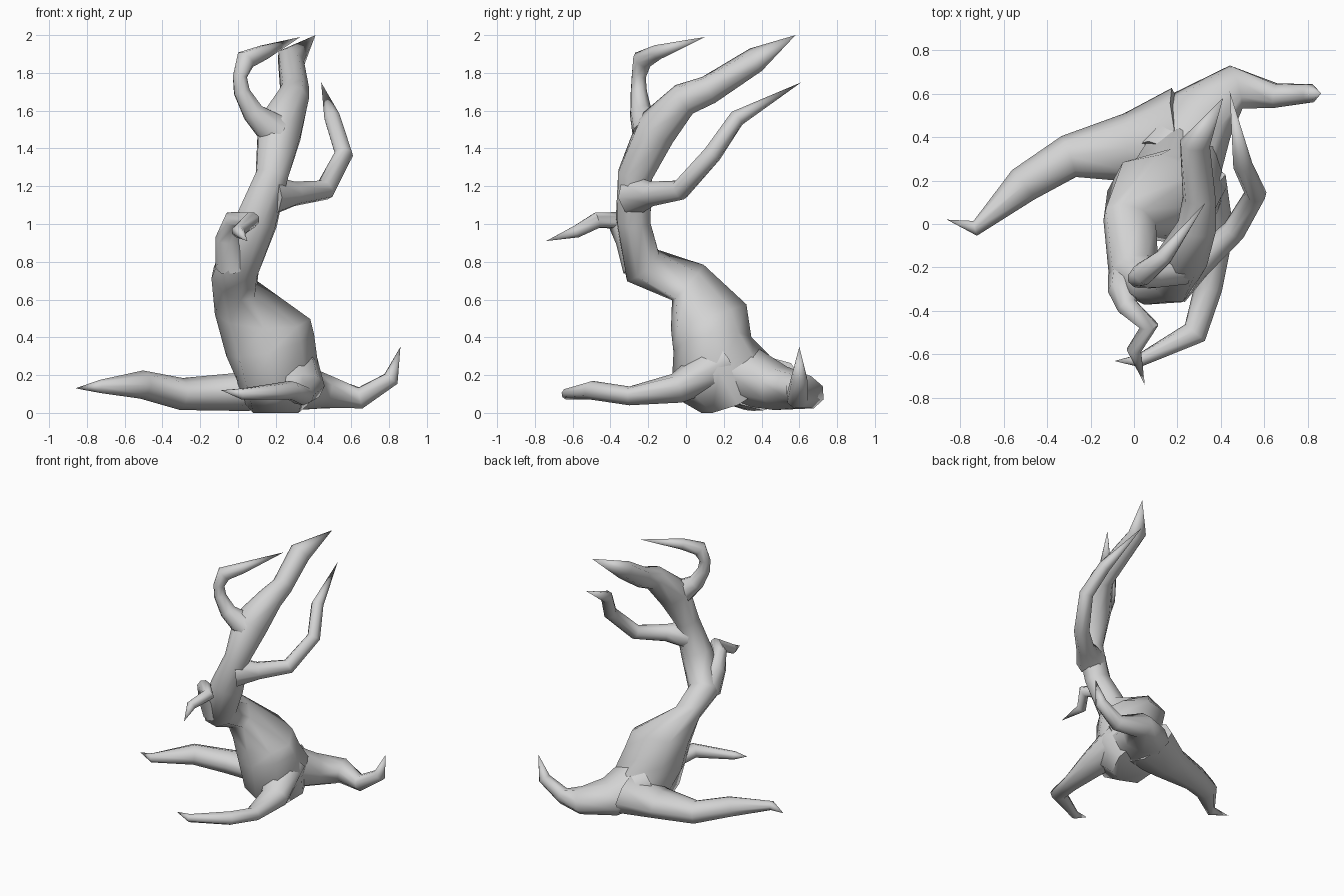
import bpy, bmesh, math
from mathutils import Vector

cube = bpy.data.objects.get("Cube")
if cube:
    bpy.data.objects.remove(cube, do_unlink=True)

SIDES = 8
GREY = (0.65, 0.65, 0.65, 1.0)

bark = bpy.data.materials.new("grey_bark")
bark.use_nodes = True
bark.diffuse_color = GREY
bark.node_tree.nodes["Principled BSDF"].inputs["Base Color"].default_value = GREY


def limb(name, rings, tip):
    """Tapering tube through rings (x, y, z, width, depth, lean) ending in a point.

    Depth defaults to the width; lean raises or lowers the ring's +side edge."""
    centres = [Vector(r[:3]) for r in rings] + [Vector(tip)]
    bm = bmesh.new()
    loops = []
    side = Vector((1, 0, 0))
    for i, ring in enumerate(rings):
        before = centres[max(i - 1, 0)]
        tangent = ((centres[i] - before).normalized()
                   + (centres[i + 1] - centres[i]).normalized()).normalized()
        # carry the cross-section along the path without twisting
        side = side - tangent * side.dot(tangent)
        if side.length < 0.45:
            side = tangent.cross(Vector((0, 0, 1)))
        side.normalize()
        up = tangent.cross(side)
        width = ring[3]
        depth = ring[4] if len(ring) > 4 else width
        lean = ring[5] if len(ring) > 5 else 0
        loop = []
        for k in range(SIDES):
            a = math.tau * k / SIDES
            p = centres[i] + side * math.cos(a) * width + up * math.sin(a) * depth
            p.z = max(p.z + lean * math.cos(a), 0)
            loop.append(bm.verts.new(p))
        loops.append(loop)
    for a, b in zip(loops, loops[1:]):
        for k in range(SIDES):
            n = (k + 1) % SIDES
            bm.faces.new((a[k], a[n], b[n], b[k]))
    bm.faces.new(loops[0][::-1])
    point = bm.verts.new(tip)
    for k in range(SIDES):
        bm.faces.new((loops[-1][k], loops[-1][(k + 1) % SIDES], point))
    bmesh.ops.recalc_face_normals(bm, faces=bm.faces)
    mesh = bpy.data.meshes.new(name)
    bm.to_mesh(mesh)
    bm.free()
    mesh.materials.append(bark)
    obj = bpy.data.objects.new(name, mesh)
    bpy.context.collection.objects.link(obj)
    bpy.ops.object.select_all(action='DESELECT')
    obj.select_set(True)
    bpy.context.view_layer.objects.active = obj
    bpy.ops.object.shade_smooth_by_angle(angle=math.radians(65))


# Trunk, bending forward and then sweeping back into the main branch
limb("trunk", [
    (.2, .27, .05, .17, .22), (.21, .18, .2, .22, .28), (.17, .14, .36, .24, .21),
    (.13, .12, .51, .28, .21, -.13), (-.02, .01, .69, .13, .13, -.07),
    (0, -.23, .78, .12, .12), (.1, -.28, 1.02, .12, .09), (.18, -.27, 1.26, .09, .1),
    (.22, -.16, 1.5, .13, .11), (.29, -.01, 1.66, .09, .09),
    (.3, .12, 1.71, .075, .08), (.28, .37, 1.87, .08, .06),
], (.41, .58, 2))

# Branches
limb("curled_branch", [
    (.2, -.19, 1.49, .1), (.08, -.24, 1.59, .06), (.02, -.25, 1.7, .045),
    (.01, -.25, 1.78, .04), (.04, -.23, 1.87, .055), (.14, -.15, 1.91, .04),
], (.33, .1, 1.99))
limb("left_branch", [
    (.17, -.27, 1.15, .11), (.3, -.18, 1.16, .065), (.46, -.03, 1.18, .055),
    (.56, .14, 1.37, .05), (.5, .27, 1.56, .045),
], (.44, .61, 1.75))
limb("front_twig", [
    (-.02, -.24, .78, .1), (-.05, -.31, .93, .07), (-.03, -.38, 1.02, .05),
    (.07, -.47, 1.02, .045), (0, -.58, .96, .035),
], (.05, -.74, .91))

# Roots
limb("right_root", [
    (.22, .4, .16, .23, .15), (-.02, .35, .11, .16, .1), (-.3, .31, .1, .1, .085),
    (-.51, .18, .15, .085, .075), (-.73, -.02, .14, .035),
], (-.86, .02, .13))
limb("front_root", [
    (.26, .18, .26, .17, .13), (.35, -.05, .13, .11, .08), (.34, -.3, .09, .065, .05),
    (.28, -.5, .12, .06, .05), (.02, -.63, .1, .03),
], (-.09, -.63, .12))
limb("back_left_root", [
    (.2, .28, .21, .21, .17), (.31, .5, .13, .17, .12), (.47, .63, .11, .11, .09),
    (.65, .59, .08, .06), (.81, .6, .18, .045),
], (.86, .6, .35))
